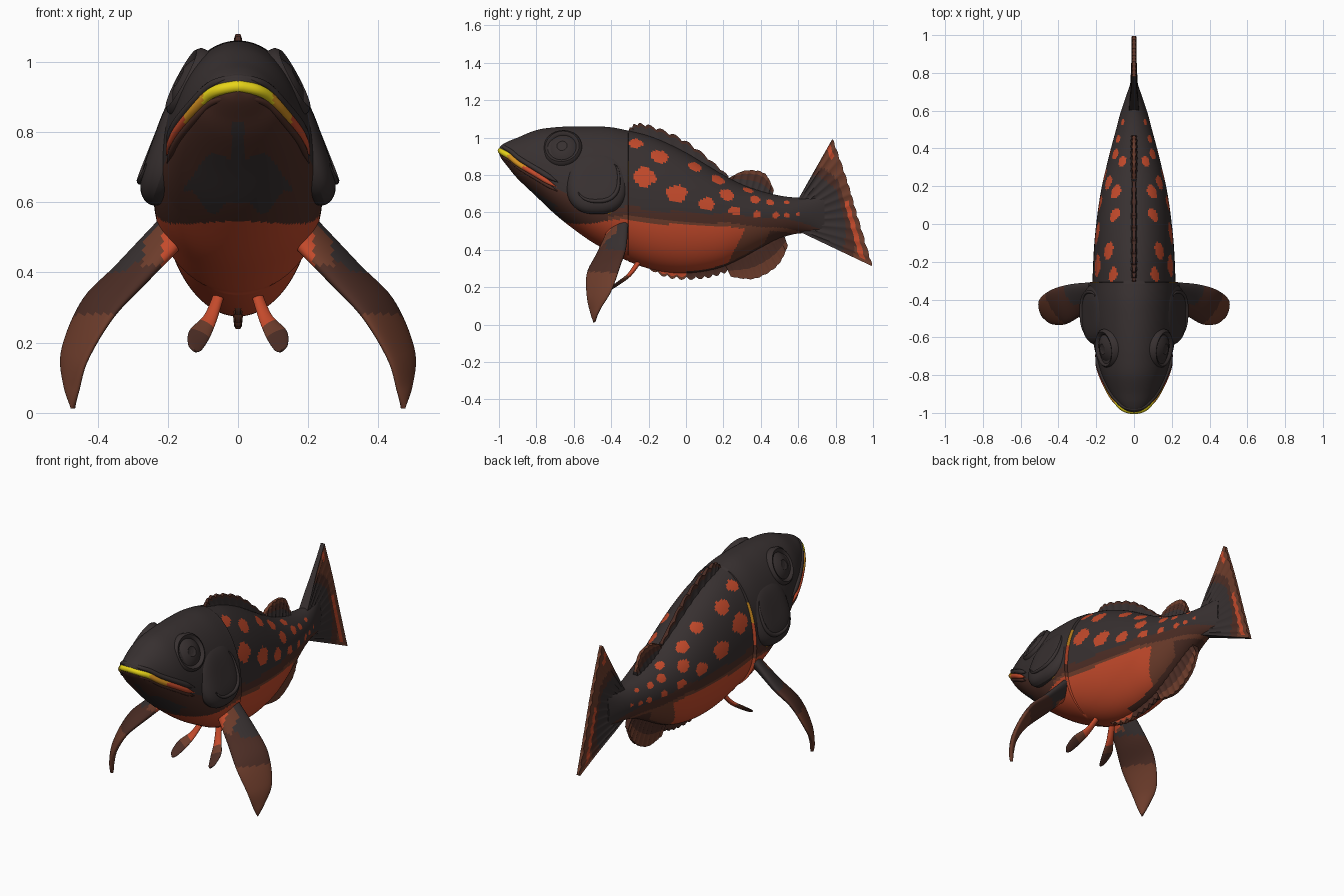
import bpy, bmesh, math
from mathutils import Vector

if "Cube" in bpy.data.objects:
    bpy.data.objects.remove(bpy.data.objects["Cube"])

# Materials
PALETTE = {
    "charcoal": (.039, .03, .03),
    "dark_brown": (.072, .026, .018),
    "brown": (.15, .045, .024),
    "orange": (.55, .068, .024),
    "gold": (.65, .28, .015),
    "yellow": (.85, .7, .01),
}
MATERIALS = []
for label, rgb in PALETTE.items():
    mat = bpy.data.materials.new(label)
    mat.use_nodes = True
    mat.diffuse_color = (*rgb, 1)
    mat.node_tree.nodes["Principled BSDF"].inputs["Base Color"].default_value = (*rgb, 1)
    MATERIALS.append(mat)
CHARCOAL, DARK_BROWN, BROWN, ORANGE, GOLD, YELLOW = range(len(MATERIALS))


def spline(table, t):
    """Smooth point at t (zero to one) through the rows of a table."""
    last = len(table) - 1
    i = min(int(t * last), last - 1)
    f = t * last - i
    rows = [table[min(max(i + k, 0), last)] for k in (-1, 0, 1, 2)]
    return [b + f / 2 * (c - a + f * (2 * a - 5 * b + 4 * c - d + f * (3 * (b - c) + d - a)))
            for a, b, c, d in zip(*rows)]


def steps(count):
    return [i / count for i in range(count + 1)]


def skin(name, rings, rule, mirror=False):
    """Join closed rings into a capped surface; rule(u, v, centre) picks the colour."""
    bm = bmesh.new()
    loops = [[bm.verts.new(p) for p in ring] for ring in rings]
    n, m = len(loops) - 1, len(loops[0])
    for i in range(n):
        for j in range(m):
            k = (j + 1) % m
            face = bm.faces.new((loops[i][j], loops[i][k], loops[i + 1][k], loops[i + 1][j]))
            face.material_index = rule((i + .5) / n, (j + .5) / m, face.calc_center_median())
    for u, ring in ((0, loops[0]), (1, loops[-1])):
        face = bm.faces.new(ring)
        face.material_index = rule(u, 0, face.calc_center_median())
    bmesh.ops.recalc_face_normals(bm, faces=bm.faces)
    mesh = bpy.data.meshes.new(name)
    bm.to_mesh(mesh)
    bm.free()
    for mat in MATERIALS:
        mesh.materials.append(mat)
    mesh.polygons.foreach_set("use_smooth", [True] * len(mesh.polygons))
    mesh.set_sharp_from_angle(angle=math.radians(50))
    obj = bpy.data.objects.new(name, mesh)
    bpy.context.collection.objects.link(obj)
    if mirror:
        obj.modifiers.new("mirror", "MIRROR")


def ellipse(centre, a, b, count=16):
    turns = [math.tau * k / count for k in range(count)]
    return [centre + a * math.cos(t) + b * math.sin(t) for t in turns]


def tube(name, points, radius, rule, ref, mirror=False):
    rings = []
    for i, p in enumerate(points):
        along = points[min(i + 1, len(points) - 1)] - points[max(i - 1, 0)]
        a = along.cross(ref).normalized()
        r = radius(i / (len(points) - 1))
        rings.append(ellipse(p, a * r, along.cross(a).normalized() * r, 10))
    skin(name, rings, rule, mirror)


def blade(name, table, thick, rule):
    """Paired fin from rows of front edge and rear edge points."""
    rings = []
    for u in steps(60):
        row = spline(table, u)
        ahead, behind = spline(table, min(u + .02, 1)), spline(table, max(u - .02, 0))
        front, rear = Vector(row[:3]), Vector(row[3:])
        along = Vector(ahead[:3]) - Vector(behind[:3])
        half = (rear - front) / 2
        flat = half.cross(along).normalized() * thick * (1 - .75 * u)
        rings.append(ellipse((front + rear) / 2, half, flat, 32))
    skin(name, rings, rule, True)


def median_fin(name, base, edge, rays, thick, scallop, rule):
    """Ribbed fin standing in the middle plane, from (y, z) base to edge rows."""
    rings = []
    for u in steps(rays * 8):
        (by, bz), (ey, ez) = spline(base, u), spline(edge, u)
        bump = abs(math.sin(math.pi * rays * u))
        side = []
        for v in steps(24):
            w = v * (1 - scallop + scallop * bump)
            x = thick * (1 - v) ** 2 + .007 + .005 * (1 - bump) * min(1, 4 * v)
            side.append((x, by + (ey - by) * w, bz + (ez - bz) * w))
        rings.append(side + [(-x, y, z) for x, y, z in reversed(side)])
    skin(name, rings, lambda u, v, c: rule(u, 1 - abs(2 * v - 1)))


# Body: rows of y, top, widest height, bottom, half width
BODY = [
    (-1, .94, .93, .915, .004), (-.985, .96, .92, .885, .052), (-.95, .98, .9, .84, .088),
    (-.9, 1, .86, .78, .125), (-.8, 1.04, .8, .685, .172), (-.7, 1.055, .74, .59, .2),
    (-.6, 1.06, .69, .51, .22), (-.5, 1.06, .65, .44, .228), (-.4, 1.055, .63, .385, .226),
    (-.3, 1.035, .62, .335, .22), (-.2, 1.01, .61, .3, .216), (-.1, .97, .6, .28, .21),
    (0, .92, .59, .275, .2), (.1, .86, .58, .285, .187), (.2, .8, .57, .31, .17),
    (.3, .75, .57, .355, .147), (.4, .715, .575, .41, .122), (.5, .69, .58, .46, .095),
    (.6, .68, .585, .487, .068), (.74, .69, .59, .49, .02),
]
BODY_ROWS = [spline(BODY, t) for t in steps(240)]
SEAM = -.308


def on_flank(y, z):
    """Point on the upper flank of the body at y and z."""
    _, top, mid, _, width = min(BODY_ROWS, key=lambda row: abs(row[0] - y))
    return Vector((width * math.sqrt(max(0, 1 - ((z - mid) / (top - mid)) ** 2)), y, z))


SPOTS = [(on_flank(y, z), r) for y, z, r in [
    (-.27, .97, .035), (-.14, .9, .044), (-.22, .79, .056), (-.05, .7, .05), (.05, .845, .035),
    (.11, .645, .038), (.17, .775, .036), (.22, .695, .036), (.26, .605, .03), (.33, .72, .026),
    (.37, .67, .026), (.38, .59, .021), (.45, .655, .02), (.48, .585, .018), (.54, .655, .013),
    (.54, .585, .014), (.6, .59, .01)]]


def body_ring(row):
    y, top, mid, bottom, width = row
    if y < SEAM:                         # the head flares over the trunk
        width *= 1 + .09 * max(0, (y + .6) / .29)
    if abs(y - SEAM) < .008:             # a sharp step where the head ends
        y = SEAM + math.copysign(.001, y - SEAM)
    ring = []
    for k in range(144):
        s = math.sin(math.tau * k / 144)
        height = top - mid if s > 0 else mid - bottom
        ring.append((width * math.cos(math.tau * k / 144), y, mid + height * s))
    return ring


def body_colour(u, v, c):
    x, y, z = abs(c.x), c.y, c.z
    line = .55 + .012 * math.sin(14 * y) - .04 * math.exp(-(8 * y - 1) ** 2) - .2 * max(0, y - .2)
    if z < line:
        if x < .05 and y > 0:
            return DARK_BROWN            # underside ahead of the anal fin
        end = y - .5 * (z - .4)
        return ORANGE if end < .26 else BROWN if end < .4 else DARK_BROWN
    if y < -.42:
        if z > spline(BODY, u)[2] - .01:
            return CHARCOAL
        lobes = .035 * math.cos(45 * x) + .6 < z < .68 + .06 * math.sin(25 * x) and x < .155
        stalk = x < .018 + .2 * max(0, .75 - z) and .6 < z < .83
        return CHARCOAL if lobes or stalk else DARK_BROWN
    if abs(y - SEAM) < .002 and .64 < z < .87:
        return GOLD if z > .76 else ORANGE     # bright rear edge of the head
    if z < line + .02:
        return BROWN
    if z < line + .07:
        return DARK_BROWN
    for spot, r in SPOTS if y > SEAM + .002 else []:
        gap = c - spot if c.x > 0 else Vector((-c.x, y, z)) - spot
        gap.y /= 1.2
        if gap.length < r * (.94 + .06 * math.sin(70 * y + 90 * z)):
            return ORANGE
    return CHARCOAL


skin("body", [body_ring(row) for row in BODY_ROWS], body_colour)

# Mouth: a bright gum line between two lips, running round the snout
half_mouth = []
for t in steps(40)[1:]:
    y, top, mid, bottom, width = spline(BODY, t * 5.1 / (len(BODY) - 1))
    half_mouth.append(Vector((width * 1.01, y + .01 * (1 - t), mid)))
mouth = [Vector((-p.x, p.y, p.z)) for p in reversed(half_mouth)] + half_mouth
UP = Vector((0, 0, 1))


def tapered(u, centre, end):
    """Radius running from centre to end, closing quickly at both tips."""
    k = abs(2 * u - 1)
    return (centre + (end - centre) * k) * min(1, .1 + 8 * (1 - k))


tube("mouth_line", mouth, lambda u: tapered(u, .018, .013),
     lambda u, v, c: YELLOW if abs(c.x) < .1 else GOLD if abs(c.x) < .155 else ORANGE, UP)
tube("upper_lip", [p * .99 + UP * .034 for p in mouth], lambda u: tapered(u, .01, .016),
     lambda u, v, c: CHARCOAL, UP)
tube("lower_lip", [p * .99 - UP * .016 for p in mouth], lambda u: tapered(u, .011, .011),
     lambda u, v, c: DARK_BROWN, UP)

# Eyes: a raised ring around a domed centre
axis = Vector((.87, -.13, .46)).normalized()
across = axis.cross(UP).normalized()
lift = across.cross(axis)
EYE = [(.108, -.04), (.104, .006), (.092, .017), (.08, .012), (.074, .004), (.065, .01),
       (.045, .02), (.028, .024), (.024, .021), (.003, .024)]
skin("eyes", [ellipse(Vector((.147, -.66, .945)) + axis * h, across * r, lift * r, 40) for r, h in EYE],
     lambda u, v, c: CHARCOAL, True)

# Nostrils
skin("nostrils", [ellipse(Vector((.075, -.84, .965)) + axis * .014 * math.cos(math.pi * t),
                          across * (.002 + .018 * math.sin(math.pi * t)),
                          lift * (.002 + .018 * math.sin(math.pi * t))) for t in steps(8)],
     lambda u, v, c: CHARCOAL, True)

# Gill covers: flattened domes leaning out at the bottom, with a cheek ridge and bright lower rim
out, down = Vector((.94, 0, .34)), Vector((.34, 0, -.94))
BACK = Vector((0, 1, 0))


def squared(s):
    return math.copysign(abs(s) ** .8, s)


def gill(rho, turn, swell=.058):
    dome = math.sqrt(max(0, 1 - rho ** 4)) * swell
    return (Vector((.188, -.475, .76)) + out * dome + BACK * .165 * rho * squared(math.cos(turn))
            + down * .178 * rho * squared(math.sin(turn)))


rim = [math.sin(math.pi / 2 * t) for t in steps(14)]
dome = [(r + .01, .058) for r in rim[:-1]] + [(1, .058)] + [(r + .01, -.06) for r in reversed(rim[:-1])]
skin("gill_covers", [[gill(r, math.tau * k / 48, s) for k in range(48)] for r, s in dome],
     lambda u, v, c: CHARCOAL, True)
tube("cheek_ridges", [gill(.7, 3.3 * t - .7) for t in steps(24)],
     lambda u: .003 + .009 * math.sin(math.pi * u), lambda u, v, c: CHARCOAL, out, True)
tube("gill_rims", [gill(1, 1.3 * t) - out * .012 for t in steps(24)],
     lambda u: .003 + .007 * math.sin(math.pi * u),
     lambda u, v, c: GOLD if u > .4 else ORANGE, out, True)


# Paired fins
def pectoral_colour(u, v, c):
    if c.z > .42 and c.x < .27 and c.y < -.37:
        return ORANGE if c.x < .215 else BROWN
    if c.z < .28:
        return BROWN
    return CHARCOAL if c.z > .4 and c.y > -.43 else DARK_BROWN


blade("pectoral_fins", [
    (.16, -.42, .48, .2, -.31, .57), (.27, -.48, .37, .34, -.32, .42),
    (.36, -.53, .27, .44, -.35, .32), (.43, -.53, .15, .5, -.4, .18),
    (.455, -.51, .06, .495, -.46, .08), (.468, -.492, .012, .472, -.488, .015)], .034,
    pectoral_colour)
blade("pelvic_fins", [
    (.035, -.25, .35, .06, -.23, .36), (.062, -.31, .26, .095, -.29, .28),
    (.083, -.37, .21, .138, -.35, .235), (.105, -.42, .178, .142, -.41, .195),
    (.122, -.435, .174, .126, -.432, .178)], .014,
    lambda u, v, c: ORANGE if u < .33 else BROWN if u < .48 else DARK_BROWN)

# Middle fins
median_fin("spiny_dorsal_fin",
           [(-.3, 1), (-.2, .98), (0, .88), (.22, .76)],
           [(-.32, 1.03), (-.24, 1.078), (0, .985), (.23, .795)], 11, .016, .16,
           lambda u, v: DARK_BROWN if v > .8 else CHARCOAL)
median_fin("soft_dorsal_fin",
           [(.2, .76), (.3, .72), (.38, .69), (.46, .68)],
           [(.24, .79), (.32, .825), (.42, .81), (.47, .72)], 8, .014, .03,
           lambda u, v: BROWN if v > .8 else DARK_BROWN if v > .5 else CHARCOAL)
median_fin("anal_fin",
           [(.2, .34), (.32, .4), (.42, .45), (.52, .49)],
           [(.24, .255), (.37, .245), (.49, .315), (.545, .42)], 9, .016, .03,
           lambda u, v: BROWN if v > .6 else DARK_BROWN)
median_fin("belly_keel",
           [(-.28, .37), (-.1, .32), (.1, .32), (.24, .36)],
           [(-.28, .345), (-.1, .25), (.1, .245), (.25, .29)], 12, .02, .22,
           lambda u, v: DARK_BROWN if u > .5 else BROWN if v > .75 else ORANGE)


def tail_colour(u, v):
    if .8 < v < .87 and (u < .14 or .5 < u < .95):
        return ORANGE
    reach = v + (.5 if u < .5 else .3) * abs(2 * u - 1)
    return BROWN if v > .8 or reach > 1 else DARK_BROWN if v > .7 or reach > .85 else CHARCOAL


median_fin("tail_fin",
           [(.6, .67), (.62, .62), (.62, .55), (.6, .5)],
           [(.785, .997), (.86, .78), (.925, .56), (1, .31)], 11, .02, .02, tail_colour)
